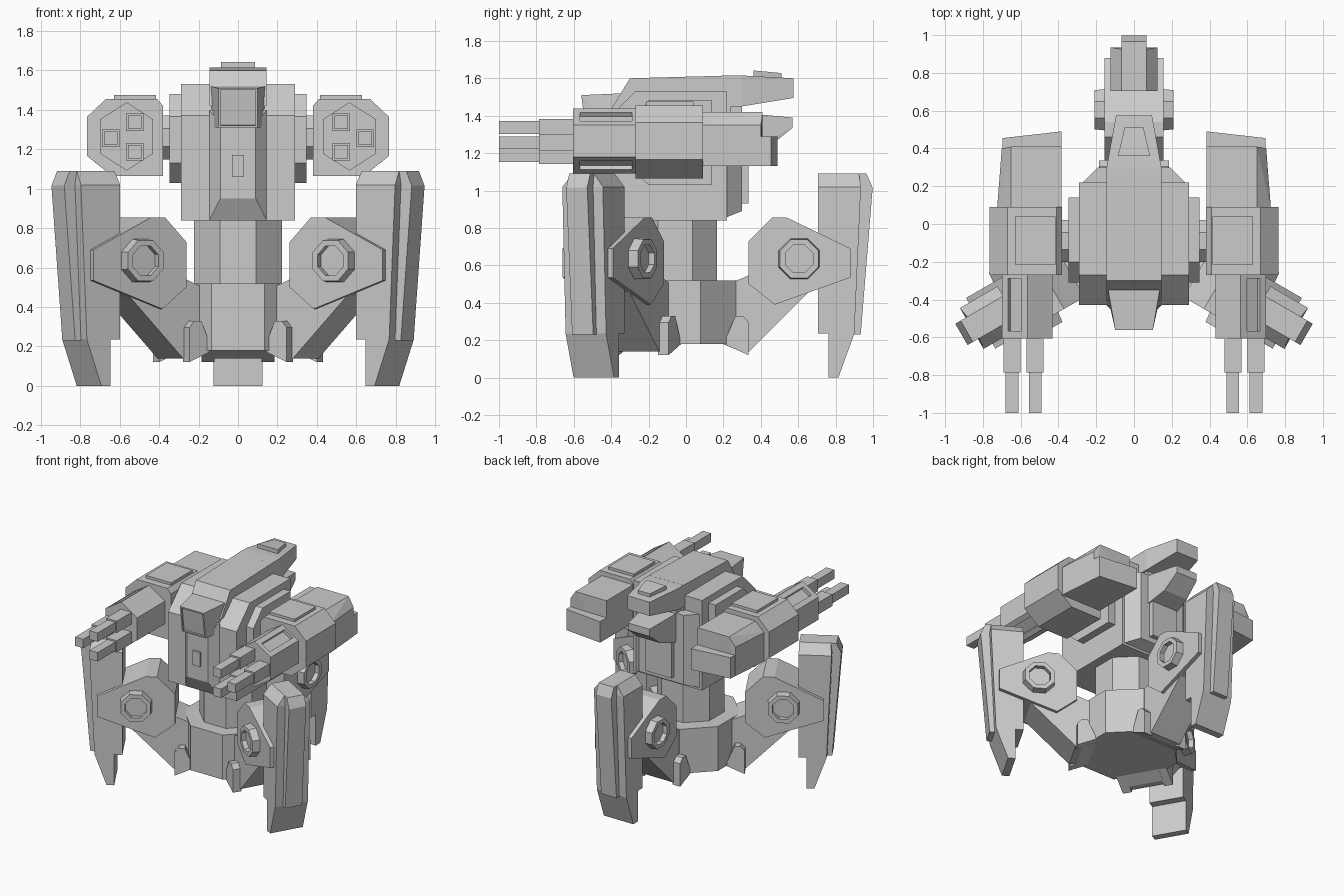
import bpy, bmesh, math
from mathutils import Vector, Matrix

if "Cube" in bpy.data.objects:
    bpy.data.objects.remove(bpy.data.objects["Cube"])

HUB_Y = -0.057
mat = bpy.data.materials.new("light_grey")
mat.diffuse_color = (0.6, 0.6, 0.6, 1)
mat.use_nodes = True
mat.node_tree.nodes["Principled BSDF"].inputs["Base Color"].default_value = mat.diffuse_color


def finish(name, bm):
    bmesh.ops.recalc_face_normals(bm, faces=bm.faces[:])
    me = bpy.data.meshes.new(name)
    bm.to_mesh(me)
    bm.free()
    me.materials.append(mat)
    ob = bpy.data.objects.new(name, me)
    bpy.context.collection.objects.link(ob)
    return ob


def hull_bm(pts):
    bm = bmesh.new()
    for p in pts:
        bm.verts.new(p)
    res = bmesh.ops.convex_hull(bm, input=bm.verts[:])
    junk = [v for v in res["geom_interior"] + res["geom_unused"] if isinstance(v, bmesh.types.BMVert)]
    bmesh.ops.delete(bm, geom=list(set(junk)), context="VERTS")
    bmesh.ops.dissolve_limit(bm, angle_limit=0.01, verts=bm.verts[:], edges=bm.edges[:])
    bmesh.ops.recalc_face_normals(bm, faces=bm.faces[:])
    return bm


def hull(name, pts):
    return finish(name, hull_bm(pts))


def box(name, x0, x1, y0, y1, z0, z1):
    return hull(name, [(x, y, z) for x in (x0, x1) for y in (y0, y1) for z in (z0, z1)])


def yz_prism(name, prof, x0, x1):
    return hull(name, [(x, y, z) for x in (x0, x1) for y, z in prof])


def xz_prism(name, prof, y0, y1):
    return hull(name, [(x, y, z) for y in (y0, y1) for x, z in prof])


def ring(n, r, turn=0.5):
    return [(r * math.cos(2 * math.pi * (i + turn) / n), r * math.sin(2 * math.pi * (i + turn) / n))
            for i in range(n)]


def inset(bm, test, thick, depth):
    # sunken panel in every face that passes the test
    for f in [f for f in bm.faces if test(f)]:
        bmesh.ops.inset_region(bm, faces=[f], thickness=thick)
        n = f.normal.copy()
        ext = bmesh.ops.extrude_face_region(bm, geom=[f])
        vs = [g for g in ext["geom"] if isinstance(g, bmesh.types.BMVert)]
        bmesh.ops.translate(bm, verts=vs, vec=-n * depth)
        if f.is_valid:
            bm.faces.remove(f)
        bm.normal_update()


# ---- Hips: octagonal hub and waist column ----
def octagon_block(name, apothem, z0, z1):
    pts = ring(8, apothem / math.cos(math.pi / 8))
    hull(name, [(x, y + HUB_Y, z) for x, y in pts for z in (z0, z1)])


octagon_block("hip_hub", 0.325, 0.18, 0.52)
octagon_block("waist_column", 0.222, 0.5, 0.86)


# ---- Legs: built along +y, then turned about the hub ----
def leg(tag, angle):
    parts = []
    parts.append(yz_prism("thigh_" + tag, [(.15, .2), (.29, .14), (.34, .14), (.655, .455), (.64, .6),
                                           (.42, .58), (.3, .47), (.15, .47)], -.13, .13))
    parts.append(yz_prism("knee_" + tag, [(.335, .73), (.46, .855), (.54, .855), (.88, .69), (.88, .535),
                                          (.475, .39), (.335, .5)], -.155, .155))
    # shin block with chamfered top, foot and raised outer panel
    shin = [(s * w, y, z) for s in (-1, 1) for w, y, z in (
        (.065, .705, 1.09), (.065, .925, 1.09), (.125, .705, 1.02), (.125, .935, 1.02),
        (.125, .705, .235), (.125, .9, .235))]
    parts.append(hull("shin_" + tag, shin))
    parts.append(yz_prism("foot_" + tag, [(.762, .3), (.9, .3), (.9, .235), (.815, 0), (.762, 0)], -.125, .125))
    parts.append(yz_prism("shin_panel_" + tag, [(.75, 1.09), (.965, 1.09), (.998, 1.015), (.934, .23),
                                                (.85, .23)], -.065, .065))
    for s in (-1, 1):
        parts.append(yz_prism("hip_tab_" + tag, [(.2, .18), (.335, .12), (.335, .295), (.305, .33), (.265, .33),
                                                 (.25, .2)], s * .12, s * .185))
        # octagonal knee cap with sunken centre
        bm = hull_bm([(s * d, .605 + y, .635 + z) for d, r in ((.14, .12), (.21, .112)) for y, z in ring(8, r)])
        inset(bm, lambda f: f.normal.x * s > .9, .032, .035)
        parts.append(finish("knee_cap_" + tag, bm))
    pivot = Vector((0, HUB_Y, 0))
    m = Matrix.Translation(pivot) @ Matrix.Rotation(math.radians(angle), 4, "Z") @ Matrix.Translation(-pivot)
    for ob in parts:
        ob.data.transform(m)


for tag, angle in (("back", 0), ("left", 120), ("right", -120)):
    leg(tag, angle)

# ---- Torso ----
yz_prism("torso", [(-.43, .84), (-.43, 1.37), (-.27, 1.53), (.22, 1.53), (.22, .84)], -.29, .29)
hull("torso_back", [(s * x, y, z) for s in (-1, 1) for x, y, z in (
    (.29, .2, .85), (.19, .3, .89), (.19, .3, 1.42), (.29, .2, 1.42))])
box("back_panel", -.11, .11, .28, .335, .93, 1.2)
for s in (-1, 1):
    yz_prism("shoulder_plate", [(-.2, 1.48), (.14, 1.48), (.14, 1.03), (-.2, 1.03), (-.31, 1.13), (-.31, 1.365)],
             s * .27, s * .348)
    hull("shoulder_axle", [(s * x, -.09 + y, 1.26 + z) for x in (.3, .42) for y, z in ring(8, .12)])

# tapered chest pillar with small plate
hull("chest_pillar", [(s * x, y, z) for s in (-1, 1) for x, y, z in (
    (.145, -.3, .84), (.145, -.43, .84), (.145, -.43, 1.4), (.09, -.49, .95), (.09, -.49, 1.32))])
box("chest_plate", -.03, .03, -.505, -.48, 1.06, 1.17)

# ---- Head: cockpit box and long upper hull ----
bm = hull_bm([(s * x, y, z) for s in (-1, 1) for x, y, z in (
    (.1, -.56, 1.51), (.1, -.535, 1.31), (.14, -.33, 1.52), (.14, -.38, 1.31))])
inset(bm, lambda f: f.normal.y < -.9, .015, .012)
finish("cockpit", bm)
hull("upper_hull", [(s * x, y, z) for s in (-1, 1) for x, y, z in (
    (.145, -.3, 1.6), (.145, .24, 1.615), (.145, -.41, 1.42), (.145, .24, 1.42))])
hull("hull_tail", [(s * x, y, z) for s in (-1, 1) for x, y, z in (
    (.145, .2, 1.614), (.145, .2, 1.45), (.145, .3, 1.45), (.145, .3, 1.615), (.095, .575, 1.6), (.095, .575, 1.495))])
box("hull_spine", -.13, .13, .15, .3, 1.0, 1.5)
hull("lower_tail", [(s * x, y, z) for s in (-1, 1) for x, y, z in (
    (.13, .25, 1.42), (.09, .57, 1.39), (.09, .57, 1.335), (.1, .45, 1.24), (.13, .25, 1.18))])
hull("top_hatch", [(s * x, y, z) for s in (-1, 1) for x, y, z in (
    (.085, .36, 1.6), (.085, .36, 1.642), (.05, .51, 1.6), (.05, .51, 1.628))])

# ---- Gun arms ----
for s in (-1, 1):
    xz_prism("arm_body", [(s * x, z) for x, z in (
        (.38, 1.065), (.38, 1.42), (.41, 1.455), (.67, 1.455), (.765, 1.365), (.765, 1.165), (.64, 1.065))], -.27, .09)
    box("arm_lid", s * .415, s * .63, -.215, .04, 1.44, 1.475)
    hull("arm_rear", [(s * x, y, z) for x, y, z in (
        (.385, .05, 1.42), (.385, .41, 1.42), (.65, .05, 1.42), (.65, .41, 1.42), (.725, .08, 1.35), (.7, .4, 1.35),
        (.725, .08, 1.13), (.7, .4, 1.13), (.385, .05, 1.13), (.385, .41, 1.13))])
    hull("arm_rear_block", [(s * x, y, z) for z in (1.13, 1.29) for x, y in (
        (.385, .35), (.385, .49), (.695, .455), (.7, .35))])
    # hexagonal gun housing with sunken vents on the outer slopes
    cx, cz = s * .565, 1.265
    bm = hull_bm([(cx + x * .9, y, cz + z) for y in (-.605, -.25) for x, z in ring(6, .173)])
    inset(bm, lambda f: abs(f.normal.z) > .3 and f.normal.x * s > .3, .055, .025)
    finish("gun_housing", bm)
    for x, z in ((.523, 1.337), (.645, 1.256), (.523, 1.187)):
        for part, h, y0, y1 in (("barrel_sleeve", .045, -.785, -.58), ("gun_barrel", .034, -1, -.75)):
            box(part, s * x - h, s * x + h, y0, y1, z - h, z + h)
